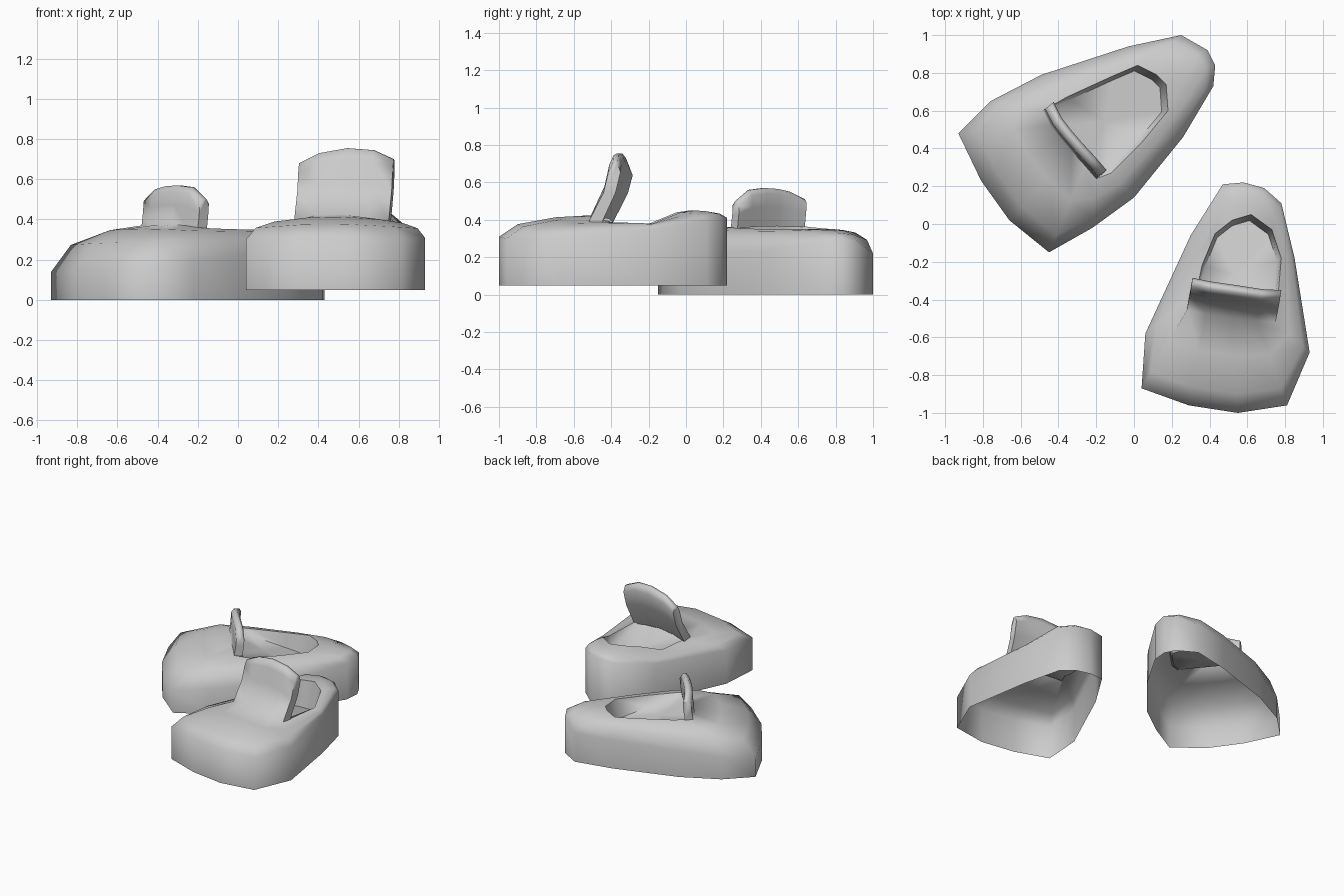
import bpy, bmesh
from mathutils import Vector

if "Cube" in bpy.data.objects:
    bpy.data.objects.remove(bpy.data.objects["Cube"])


def finish(name, bm, angle):
    me = bpy.data.meshes.new(name)
    bm.to_mesh(me)
    bm.free()
    ob = bpy.data.objects.new(name, me)
    bpy.context.collection.objects.link(ob)
    bpy.ops.object.select_all(action='DESELECT')
    ob.select_set(True)
    bpy.context.view_layer.objects.active = ob
    bpy.ops.object.shade_smooth_by_angle(angle=angle)
    return ob


def bridge(bm, lo, hi, closed=True):
    n = len(lo)
    for j in range(n if closed else n - 1):
        k = (j + 1) % n
        bm.faces.new((lo[j], hi[j], hi[k], lo[k]))


def shoe(side, stations, base, flap, tops, lean, thick):
    """Stations: outline x, y, wall height, opening x, y, opening height (clockwise).
    Flap: station indices along the front of the opening that rise into the tongue."""
    # outer shell, open underneath, up to the foot opening
    bm = bmesh.new()

    def ring(t, rise, z=None):
        return [bm.verts.new((ox + (px - ox) * t, oy + (py - oy) * t,
                              w + (h - w) * rise if z is None else z))
                for ox, oy, w, px, py, h in stations]

    rings = [ring(0, 0, base), ring(0, 0), ring(0.2, 0.58), ring(0.6, 0.9), ring(1, 1)]
    for lo, hi in zip(rings, rings[1:]):
        bridge(bm, lo, hi)

    # tongue: front face grows out of the opening edge, folds over, comes down behind
    first = [rings[-1][i] for i in flap]
    lean, thick = Vector((*lean, 0)), Vector((*thick, 0))
    rows = [first]
    for f, l, t in [(.5, .75, 0), (.85, 1, 0), (1, 1, .35), (1, 1, .75),
                    (.85, 1, 1), (.5, .75, 1), (-.05, 0, 1)]:
        row = []
        for v, top in zip(first, tops):
            p = v.co + lean * l + thick * t
            p.z = v.co.z + (top - v.co.z) * f
            row.append(bm.verts.new(p))
        rows.append(row)
    for lo, hi in zip(rows, rows[1:]):
        bridge(bm, lo, hi, False)
    bm.faces.new([r[0] for r in reversed(rows)])
    bm.faces.new([r[-1] for r in rows])
    finish(side + "_shoe_upper", bm, 1.35)

    # footbed: short walls below the opening, sloping down to the heel
    bm = bmesh.new()
    rim = [Vector(s[3:]) for s in stations]
    c = sum(rim, Vector((0, 0, 0))) / len(rim)
    front = sum((rim[i] for i in flap), Vector((0, 0, 0))) / len(flap)
    back = thick.normalized()

    def bed(p):
        d = max(0, (p - front).dot(back))
        return bm.verts.new((p.x, p.y, front.z - 0.01 - 0.3 * d))

    edge = [bm.verts.new(p) for p in rim]
    inner = [bed(p.lerp(c, 0.1)) for p in rim]
    bridge(bm, edge, inner)
    mid = bed(c)
    for j in range(len(rim)):
        bm.faces.new((inner[j], mid, inner[(j + 1) % len(rim)]))
    finish(side + "_footbed", bm, 1.35)


# shoe lying at an angle on the left
shoe("left", [
    (-.93, .48, .14, -.44, .52, .37), (-.76, .65, .17, -.48, .60, .37),
    (-.49, .79, .20, -.36, .67, .36), (-.03, .94, .22, -.12, .78, .35),
    (.25, 1.0, .22, .02, .84, .345), (.39, .92, .28, .12, .79, .35),
    (.43, .84, .30, .17, .74, .35), (.42, .73, .28, .18, .60, .35),
    (.26, .46, .24, .04, .43, .35), (.00, .14, .22, -.12, .27, .355),
    (-.22, -.02, .20, -.20, .24, .36), (-.45, -.15, .17, -.26, .31, .37),
    (-.66, .02, .16, -.33, .385, .375), (-.81, .23, .15, -.39, .455, .375)], 0.0,
    [10, 11, 12, 13, 0, 1], [.50, .56, .57, .565, .55, .51], (.01, .01), (.045, .035))

# shoe pointing forward on the right
shoe("right", [
    (.04, -.87, .30, .28, -.455, .40), (.06, -.58, .31, .33, -.36, .38),
    (.30, -.06, .34, .36, -.22, .37), (.47, .21, .40, .43, -.05, .44),
    (.58, .22, .41, .52, .02, .45), (.69, .19, .41, .62, .05, .45),
    (.78, .11, .40, .73, -.03, .44), (.85, -.18, .35, .78, -.18, .38),
    (.93, -.68, .31, .75, -.52, .39), (.81, -.96, .30, .65, -.515, .41),
    (.55, -1.0, .31, .52, -.495, .425), (.29, -.96, .31, .38, -.475, .42)], 0.05,
    [8, 9, 10, 11, 0], [.70, .745, .755, .73, .68], (.02, .105), (.01, .065))
